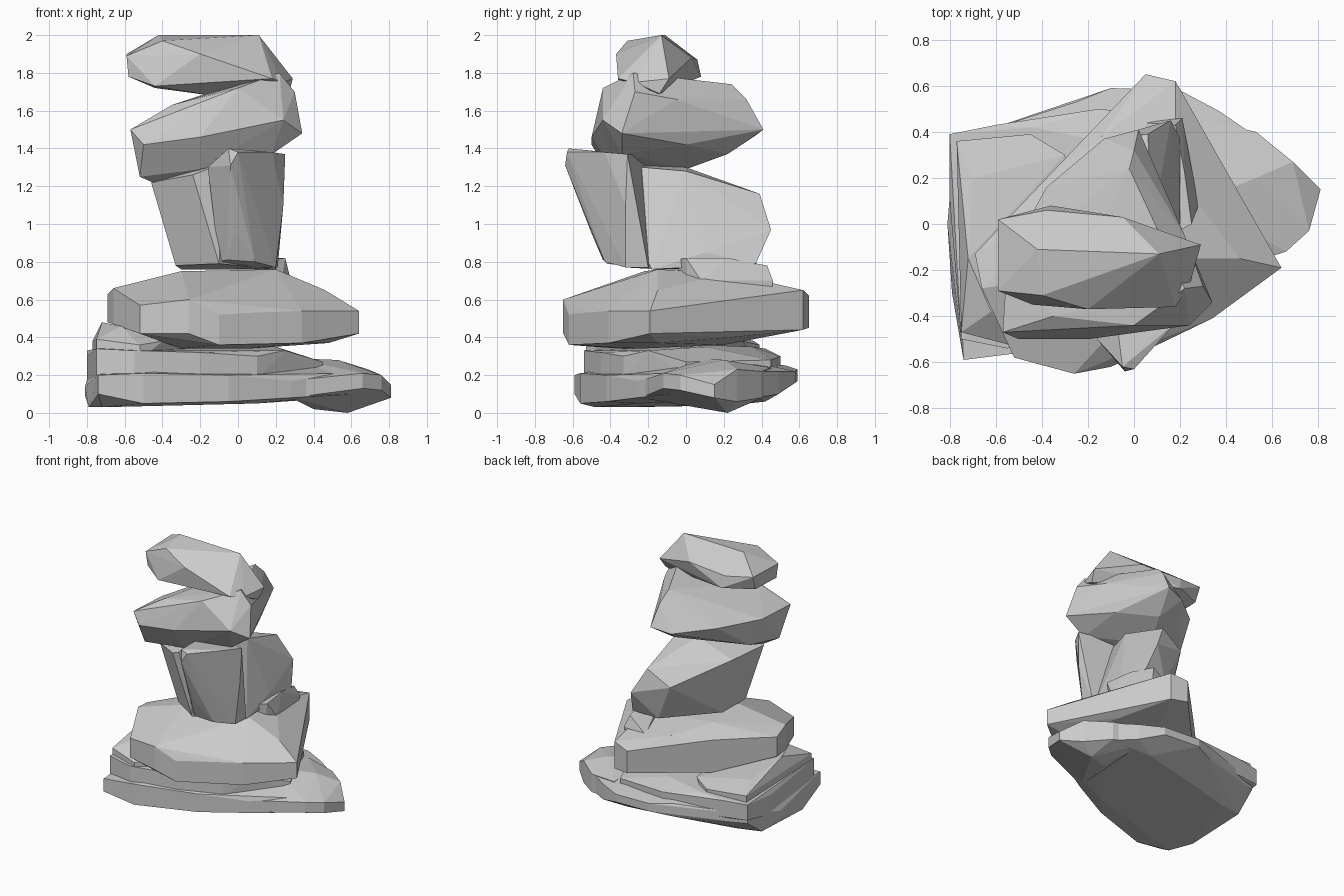
import bpy, bmesh


def rock(name, points=(), rim=()):
    """Faceted stone: convex hull of points plus rim entries (x, y, z_low, z_high)."""
    pts = list(points)
    for x, y, lo, hi in rim:
        pts += [(x, y, lo), (x, y, hi)]
    bm = bmesh.new()
    for p in pts:
        bm.verts.new(p)
    bmesh.ops.convex_hull(bm, input=bm.verts[:])
    bmesh.ops.delete(bm, geom=[v for v in bm.verts if not v.link_faces], context='VERTS')
    bmesh.ops.dissolve_limit(bm, angle_limit=0.05, verts=bm.verts[:], edges=bm.edges[:])
    bmesh.ops.recalc_face_normals(bm, faces=bm.faces[:])
    mesh = bpy.data.meshes.new(name)
    bm.to_mesh(mesh)
    bm.free()
    obj = bpy.data.objects.new(name, mesh)
    bpy.context.collection.objects.link(obj)
    return obj


# Bottom stone: broad lower slab and its right-hand nose
rock("base_lower",
     points=[(0.1, -0.25, 0.05), (-0.3, 0.3, 0.04), (0.2, 0.42, 0.06), (-0.2, 0.35, 0.28),
             (0.2, 0.35, 0.27), (0.28, 0.1, 0.29), (-0.79, -0.3, 0.03), (-0.72, -0.48, 0.03),
             (-0.79, 0.20, 0.05), (-0.6, 0.24, 0.04)],
     rim=[(-0.74, -0.59, 0.10, 0.20), (-0.50, -0.56, 0.05, 0.21), (-0.05, -0.42, 0.06, 0.20),
          (0.28, -0.26, 0.08, 0.17), (0.60, -0.08, 0.10, 0.21), (0.53, 0.38, 0.08, 0.22),
          (0.37, 0.49, 0.10, 0.22), (0.20, 0.58, 0.16, 0.22), (-0.10, 0.59, 0.17, 0.23),
          (-0.25, 0.53, 0.15, 0.25), (-0.78, 0.36, 0.17, 0.24), (-0.81, 0.0, 0.09, 0.14)])
rock("base_nose",
     points=[(0.58, 0.22, 0.0), (0.40, 0.15, 0.02), (0.53, 0.2, 0.28), (0.28, 0.1, 0.29)],
     rim=[(0.28, -0.24, 0.08, 0.17), (0.66, -0.12, 0.13, 0.21), (0.76, -0.03, 0.12, 0.20),
          (0.81, 0.15, 0.08, 0.15), (0.69, 0.27, 0.06, 0.23), (0.53, 0.40, 0.08, 0.22),
          (0.30, 0.45, 0.10, 0.24)])

# Bottom stone: upper ledges
rock("base_upper",
     points=[(-0.2, 0.1, 0.36), (0.2, 0.1, 0.35), (0.25, -0.2, 0.33), (-0.1, 0.35, 0.35)],
     rim=[(-0.75, -0.50, 0.18, 0.34), (-0.55, -0.54, 0.20, 0.33), (-0.20, -0.45, 0.20, 0.32),
          (0.10, -0.33, 0.18, 0.30), (0.45, 0.0, 0.2, 0.27), (0.25, 0.45, 0.18, 0.28),
          (-0.15, 0.50, 0.18, 0.30), (-0.44, 0.42, 0.17, 0.34), (-0.60, 0.43, 0.22, 0.33),
          (-0.80, 0.39, 0.21, 0.33), (-0.80, 0.1, 0.15, 0.30)])
rock("base_left_ledge",
     points=[(-0.72, -0.15, 0.48), (-0.62, -0.38, 0.46), (-0.70, 0.20, 0.43),
             (-0.40, -0.45, 0.38), (-0.30, 0.30, 0.38), (-0.2, -0.2, 0.36)],
     rim=[(-0.75, -0.47, 0.25, 0.39), (-0.52, -0.53, 0.28, 0.36),
          (-0.77, 0.36, 0.25, 0.38), (-0.45, 0.39, 0.25, 0.36)])

# Second stone: thick slab with a raised rear corner
rock("middle_slab",
     points=[(-0.30, -0.22, 0.75), (0.20, -0.15, 0.76), (-0.30, 0.10, 0.73),
             (0.18, 0.22, 0.74), (0.46, -0.15, 0.65), (-0.30, -0.35, 0.34),
             (0.05, -0.25, 0.34), (0.48, -0.15, 0.37), (0.0, 0.2, 0.36),
             (-0.14, 0.38, 0.69)],
     rim=[(-0.69, -0.13, 0.48, 0.63), (-0.66, -0.28, 0.47, 0.66), (-0.52, -0.58, 0.42, 0.57),
          (-0.26, -0.65, 0.42, 0.60), (-0.10, -0.62, 0.36, 0.52), (0.07, -0.54, 0.37, 0.53),
          (0.34, -0.41, 0.37, 0.54), (0.64, -0.19, 0.42, 0.54), (0.33, 0.24, 0.40, 0.62),
          (0.18, 0.62, 0.44, 0.65), (0.05, 0.65, 0.45, 0.62), (-0.37, 0.21, 0.40, 0.65),
          (-0.57, 0.0, 0.45, 0.64)])
rock("slab_rear_corner",
     points=[(0.16, -0.05, 0.81), (0.25, 0.0, 0.82), (0.22, 0.22, 0.82), (0.18, 0.43, 0.78),
             (0.28, 0.08, 0.70), (0.21, 0.46, 0.70), (0.04, 0.44, 0.67), (0.10, 0.20, 0.78),
             (0.20, 0.0, 0.5), (0.20, 0.45, 0.5), (0.05, 0.2, 0.5)])

# Third stone: leaning block with a wedge-shaped front prong
rock("leaning_block",
     points=[(-0.46, -0.30, 1.22), (-0.40, 0.0, 1.20), (-0.24, -0.46, 1.26),
             (-0.08, -0.46, 1.32), (-0.10, 0.0, 1.30), (0.08, 0.0, 1.28),
             (0.06, 0.39, 1.16), (0.16, 0.45, 0.97), (0.20, 0.37, 0.79),
             (0.0, 0.34, 0.77), (-0.30, -0.02, 0.76), (-0.33, -0.26, 0.78),
             (-0.10, -0.42, 0.79), (0.20, -0.18, 0.76), (0.20, 0.10, 0.85),
             (0.12, 0.0, 1.13), (-0.12, 0.37, 1.05)])
rock("front_prong",
     points=[(-0.05, -0.62, 1.40), (0.0, -0.63, 1.38), (-0.04, -0.64, 1.31),
             (-0.16, -0.50, 1.30), (0.25, -0.31, 1.37), (0.18, -0.43, 1.38),
             (0.24, -0.32, 1.10), (0.21, -0.20, 0.77), (0.20, -0.32, 0.77),
             (-0.06, -0.44, 0.81), (0.09, -0.43, 0.80), (-0.10, -0.40, 0.80),
             (-0.02, -0.50, 0.95), (-0.10, -0.22, 1.36), (0.0, -0.15, 0.76)])

# Fourth stone: tilted slab
rock("tilted_stone",
     points=[(-0.57, -0.47, 1.50), (-0.50, -0.50, 1.42), (-0.52, -0.40, 1.25),
             (-0.45, -0.32, 1.22), (-0.55, -0.15, 1.50), (-0.48, -0.10, 1.30),
             (-0.35, -0.40, 1.63), (-0.20, -0.50, 1.46), (0.0, -0.44, 1.72),
             (0.22, -0.28, 1.80), (0.24, -0.44, 1.55), (0.30, -0.27, 1.70),
             (0.34, -0.34, 1.48), (0.18, -0.34, 1.37), (0.22, -0.05, 1.66),
             (-0.02, 0.24, 1.74), (0.0, 0.32, 1.66), (0.02, 0.41, 1.50),
             (-0.13, 0.37, 1.47), (-0.05, 0.22, 1.37), (-0.15, 0.0, 1.29),
             (-0.38, 0.16, 1.50), (-0.20, -0.40, 1.29), (0.17, 0.0, 1.42)])

# Top stone: long pebble
rock("top_stone",
     points=[(-0.59, 0.02, 1.90), (-0.58, -0.02, 1.79), (-0.59, -0.29, 1.89),
             (-0.58, -0.28, 1.78), (-0.42, -0.11, 2.0), (0.11, -0.13, 2.0),
             (-0.40, -0.31, 1.97), (-0.20, -0.37, 1.90), (-0.44, -0.35, 1.73),
             (0.18, -0.36, 1.77), (-0.36, 0.08, 1.78), (-0.38, 0.06, 1.87),
             (-0.05, 0.03, 1.88), (0.29, -0.09, 1.77), (0.24, -0.27, 1.75),
             (0.27, -0.14, 1.69), (-0.14, -0.22, 1.68), (-0.44, -0.15, 1.72)])
